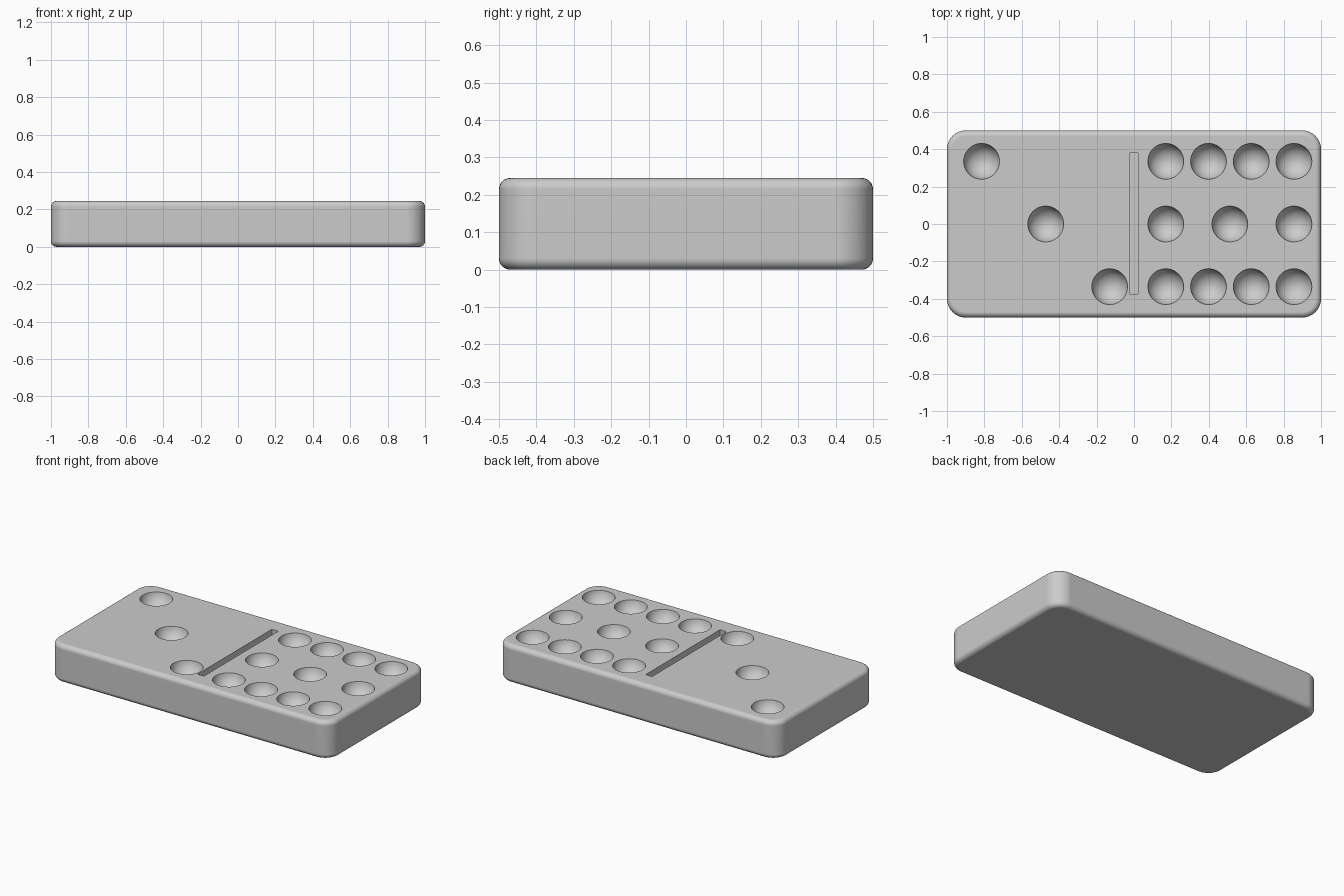
import bpy, bmesh, math
from mathutils import Matrix, Vector

if "Cube" in bpy.data.objects:
    bpy.data.objects.remove(bpy.data.objects["Cube"], do_unlink=True)

LENGTH, WIDTH, HEIGHT = 2.0, 1.0, 0.245
CORNER, EDGE = 0.1, 0.03
ROW = 0.335
PIP_RADIUS, PIP_DEPTH = 0.096, 0.085

grey = bpy.data.materials.new("plain grey")
grey.use_nodes = True
grey.diffuse_color = (0.6, 0.6, 0.6, 1)
grey.node_tree.nodes["Principled BSDF"].inputs["Base Color"].default_value = (0.6, 0.6, 0.6, 1)


def make_object(name, bm):
    mesh = bpy.data.meshes.new(name)
    bm.to_mesh(mesh)
    bm.free()
    mesh.materials.append(grey)
    obj = bpy.data.objects.new(name, mesh)
    bpy.context.collection.objects.link(obj)
    return obj


def add_box(bm, size, centre):
    matrix = Matrix.Translation(centre) @ Matrix.Diagonal((*size, 1))
    bmesh.ops.create_cube(bm, size=1, matrix=matrix)


def is_upright(edge):
    a, b = edge.verts
    return abs(a.co.z - b.co.z) > HEIGHT / 2


# Tile body: rounded upright corners, then softened top and bottom rims
bm = bmesh.new()
add_box(bm, (LENGTH, WIDTH, HEIGHT), (0, 0, HEIGHT / 2))
bmesh.ops.bevel(bm, geom=[e for e in bm.edges if is_upright(e)], offset=CORNER,
                segments=10, profile=0.5, affect='EDGES')
bmesh.ops.bevel(bm, geom=[e for e in bm.edges if not is_upright(e)], offset=EDGE,
                segments=6, profile=0.5, affect='EDGES')
tile = make_object("tile", bm)

# Pip layout: a diagonal of three on one half, ten on the other
pips = [(-0.815, ROW), (-0.472, 0), (-0.13, -ROW)]
for y, count in ((ROW, 4), (0, 3), (-ROW, 4)):
    pips += [(0.17 + 0.685 * i / (count - 1), y) for i in range(count)]

# Cutter for the spherical pips and the dividing groove
radius = (PIP_RADIUS ** 2 + PIP_DEPTH ** 2) / (2 * PIP_DEPTH)
bm = bmesh.new()
for x, y in pips:
    centre = Vector((x, y, HEIGHT - PIP_DEPTH + radius))
    bmesh.ops.create_uvsphere(bm, u_segments=40, v_segments=24, radius=radius,
                              matrix=Matrix.Translation(centre))
add_box(bm, (0.046, 0.755, 0.08), (-0.002, 0.002, HEIGHT))
cutter = make_object("pip_cutter", bm)
cutter.hide_render = True

# Carve the tile and shade it smooth with crisp rims
carve = tile.modifiers.new("carve", 'BOOLEAN')
carve.operation = 'DIFFERENCE'
carve.solver = 'EXACT'
carve.object = cutter
bpy.ops.object.select_all(action='DESELECT')
tile.select_set(True)
bpy.context.view_layer.objects.active = tile
bpy.ops.object.modifier_apply(modifier=carve.name)
bpy.data.objects.remove(cutter, do_unlink=True)
bpy.ops.object.shade_smooth_by_angle(angle=math.radians(35))
flat_faces = tile.modifiers.new("flat_faces", 'WEIGHTED_NORMAL')
flat_faces.keep_sharp = True
